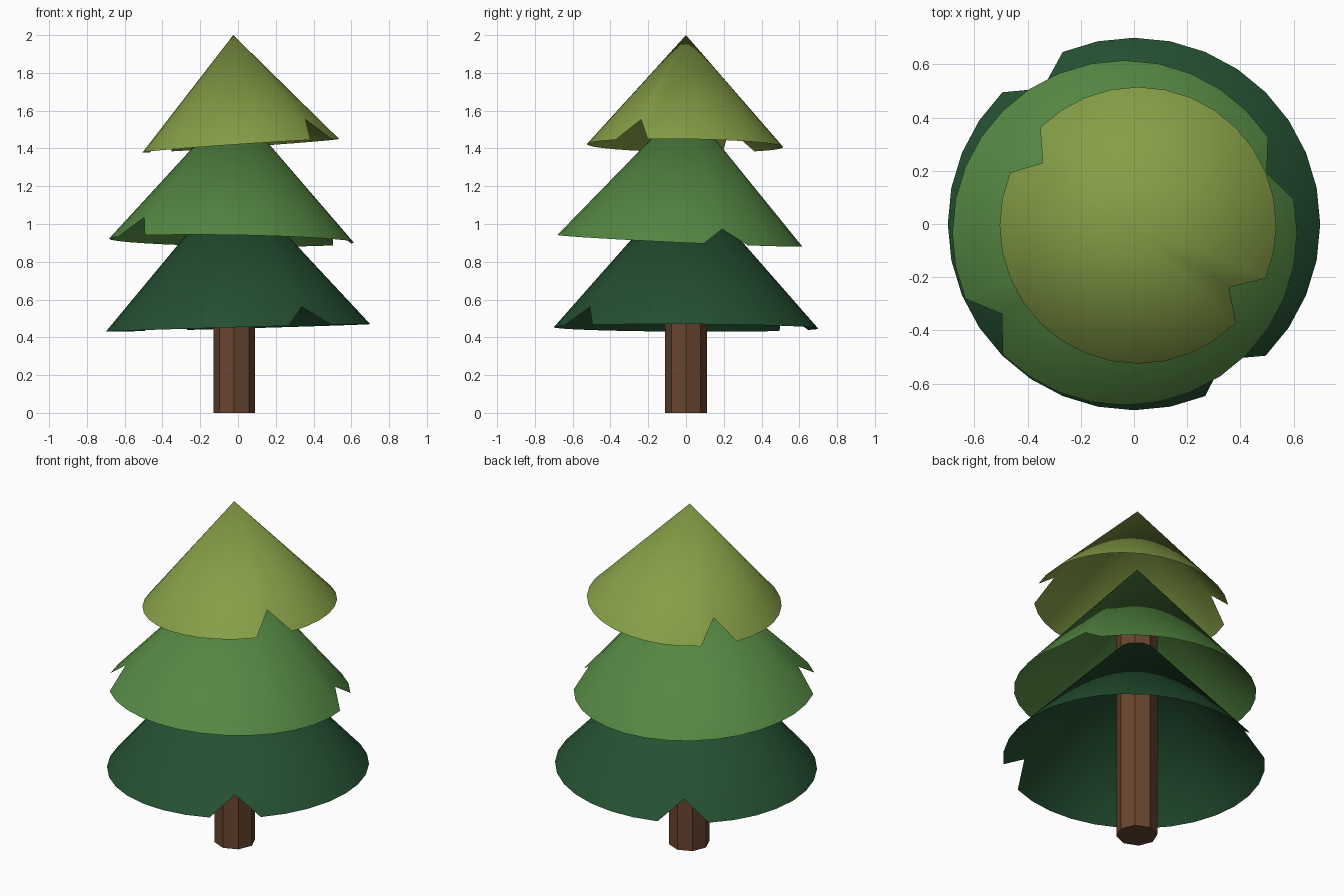
import bpy, bmesh
from math import sin, cos, radians
from mathutils import Vector

if "Cube" in bpy.data.objects:
    bpy.data.objects.remove(bpy.data.objects["Cube"])

SEGMENTS = 32
TRUNK_X = -0.02


def finish(name, bm, color, smooth):
    mesh = bpy.data.meshes.new(name)
    bm.to_mesh(mesh)
    bm.free()
    for poly in mesh.polygons:
        poly.use_smooth = smooth
    mat = bpy.data.materials.new(name + "_color")
    mat.diffuse_color = (*color, 1)
    mat.use_nodes = True
    mat.node_tree.nodes["Principled BSDF"].inputs["Base Color"].default_value = mat.diffuse_color
    mesh.materials.append(mat)
    obj = bpy.data.objects.new(name, mesh)
    bpy.context.collection.objects.link(obj)
    return obj


def tier(name, center, radius, slope, apex, notches, color):
    """Open tilted cone shell; notches = {rim index: fraction pulled to apex}."""
    bm = bmesh.new()
    tip = bm.verts.new(apex)
    center = Vector(center)
    rim = []
    for i in range(SEGMENTS):
        a = radians(360 / SEGMENTS * i)
        x, y = radius * cos(a), radius * sin(a)
        p = center + Vector((x, y, slope[0] * x + slope[1] * y))
        rim.append(bm.verts.new(p.lerp(Vector(apex), notches.get(i, 0))))
    for i in range(SEGMENTS):
        bm.faces.new((rim[i], rim[(i + 1) % SEGMENTS], tip))
    return finish(name, bm, color, True)


# Three foliage tiers, each slightly tilted, with two notches in the rim
tier("lower_foliage", (0, 0, 0.45), 0.70, (0.0286, -0.005),
     (-0.023, 0, 1.245), {11: 0.125, 27: 0.125}, (0.018, 0.080, 0.031))
tier("middle_foliage", (-0.035, -0.033, 0.912), 0.648, (-0.0155, -0.0465),
     (-0.023, 0, 1.64), {2: 0.11, 19: 0.14}, (0.090, 0.245, 0.056))
tier("upper_foliage", (0.015, -0.005, 1.415), 0.52, (0.068, -0.015),
     (-0.025, 0, 2.0), {13: 0.19, 29: 0.19}, (0.235, 0.345, 0.062))

# Faceted trunk, running up through the lower foliage
bm = bmesh.new()
height = 1.3
bmesh.ops.create_cone(bm, cap_ends=True, segments=8, radius1=0.11,
                      radius2=0.11, depth=height)
bmesh.ops.translate(bm, verts=bm.verts, vec=(TRUNK_X, 0, height / 2))
finish("trunk", bm, (0.140, 0.060, 0.029), False)
